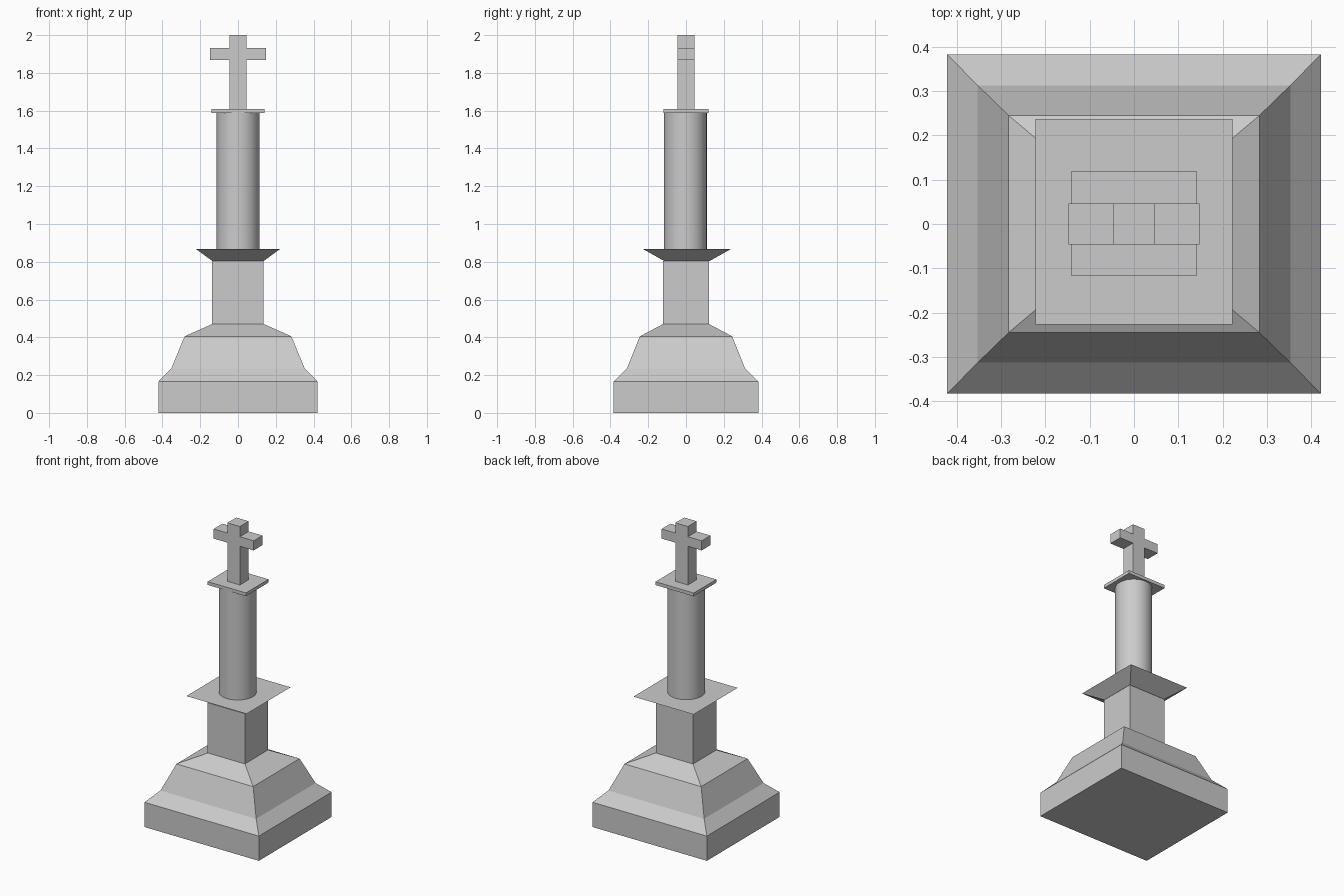
import bpy, bmesh, math

if "Cube" in bpy.data.objects:
    bpy.data.objects.remove(bpy.data.objects["Cube"])


def finish(name, bm):
    bmesh.ops.recalc_face_normals(bm, faces=bm.faces)
    mesh = bpy.data.meshes.new(name)
    bm.to_mesh(mesh)
    bm.free()
    obj = bpy.data.objects.new(name, mesh)
    bpy.context.collection.objects.link(obj)
    return obj


def loft(name, sections, cx=0.0, cy=0.0):
    """Stack of rectangles (half_x, half_y, z) joined into a closed solid."""
    bm = bmesh.new()
    rings = [[bm.verts.new((cx + sx * hx, cy + sy * hy, z))
              for sx, sy in ((-1, -1), (1, -1), (1, 1), (-1, 1))]
             for hx, hy, z in sections]
    for a, b in zip(rings, rings[1:]):
        for i in range(4):
            j = (i + 1) % 4
            bm.faces.new((a[i], a[j], b[j], b[i]))
    bm.faces.new(rings[0][::-1])
    bm.faces.new(rings[-1])
    return finish(name, bm)


# stepped, tapering base
loft("base", [(0.422, 0.383, 0), (0.422, 0.383, 0.165), (0.353, 0.313, 0.235),
              (0.283, 0.245, 0.405), (0.137, 0.122, 0.47)])

# square pedestal and its flared, sharp-edged capital
loft("pedestal", [(0.137, 0.122, 0.47), (0.137, 0.122, 0.805)], cx=-0.001)
loft("pedestal_capital", [(0.137, 0.122, 0.805), (0.222, 0.232, 0.867)], cy=0.005)

# round column
bm = bmesh.new()
bmesh.ops.create_cone(bm, cap_ends=True, segments=48, radius1=0.113,
                      radius2=0.113, depth=0.721)
bmesh.ops.translate(bm, verts=bm.verts, vec=(0, -0.003, 0.867 + 0.721 / 2))
column = finish("column", bm)
bpy.context.view_layer.objects.active = column
column.select_set(True)
bpy.ops.object.shade_smooth_by_angle(angle=math.radians(35))

# thin slab on top of the column
loft("column_cap", [(0.141, 0.119, 1.588), (0.141, 0.119, 1.61)], cy=0.001)

# cross: outline extruded through its thickness
w, a, lo, hi, d = 0.046, 0.148, 1.868, 1.932, 0.046
right = [(w, 1.61), (w, lo), (a, lo), (a, hi), (w, hi), (w, 2.0)]
outline = right + [(-x, z) for x, z in reversed(right)]
bm = bmesh.new()
face = bm.faces.new([bm.verts.new((x, -d, z)) for x, z in outline])
ext = bmesh.ops.extrude_face_region(bm, geom=[face], use_keep_orig=True)
bmesh.ops.translate(bm, vec=(0, 2 * d, 0),
                    verts=[g for g in ext["geom"] if isinstance(g, bmesh.types.BMVert)])
finish("cross", bm)
